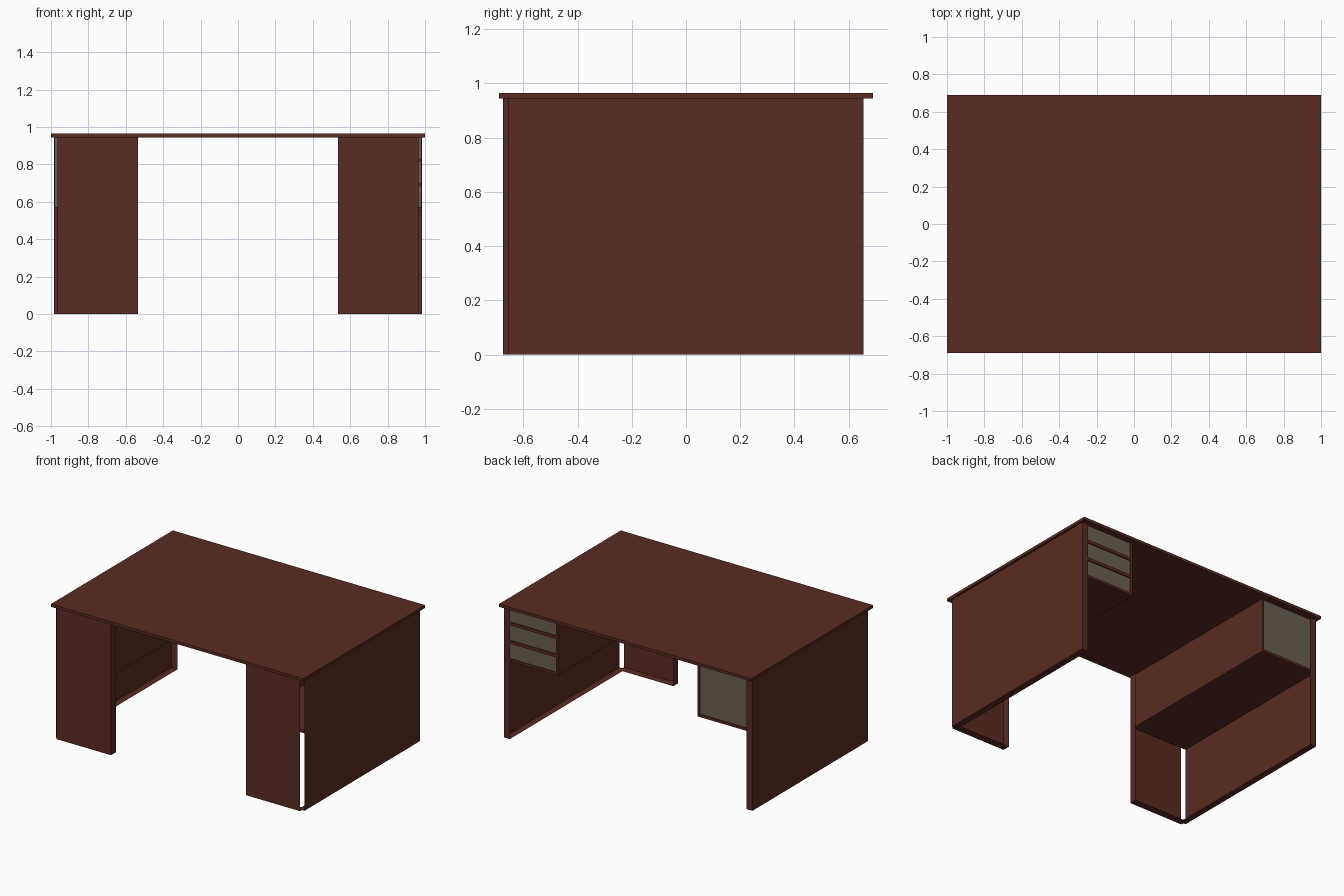
import bpy, bmesh

if "Cube" in bpy.data.objects:
    bpy.data.objects.remove(bpy.data.objects["Cube"])

def material(name, color):
    m = bpy.data.materials.new(name)
    m.diffuse_color = color
    m.use_nodes = True
    m.node_tree.nodes["Principled BSDF"].inputs["Base Color"].default_value = m.diffuse_color
    return m

WOOD = material("dark_red_wood", (0.1, 0.024, 0.017, 1))
GREY = material("drawer_grey", (0.145, 0.117, 0.085, 1))

def finish(name, bm, mat):
    mesh = bpy.data.meshes.new(name)
    bm.to_mesh(mesh)
    bm.free()
    mesh.materials.append(mat)
    ob = bpy.data.objects.new(name, mesh)
    bpy.context.collection.objects.link(ob)
    return ob

def box(name, x, y, z, mat=WOOD):
    """Box from (min, max) ranges on each axis."""
    bm = bmesh.new()
    bmesh.ops.create_cube(bm, size=1)
    x, y, z = sorted(x), sorted(y), sorted(z)
    for v in bm.verts:
        v.co = [r[0] if c < 0 else r[1] for c, r in zip(v.co, (x, y, z))]
    return finish(name, bm, mat)

def shell(name, path, strip, s):
    """Thin upright sheet along a plan path, with a strip closing its foot."""
    bm = bmesh.new()
    quads = [[(*p, 0), (*q, 0), (*q, TOP), (*p, TOP)] for p, q in zip(path, path[1:])]
    x0, y0, x1, y1 = strip
    quads.append([(x0, y0, 0), (x0, y1, 0), (x1, y1, 0), (x1, y0, 0)])
    for quad in quads:
        pts = [(s * a, b, c) for a, b, c in quad]
        bm.faces.new([bm.verts.new(p) for p in (pts if s > 0 else pts[::-1])])
    bmesh.ops.remove_doubles(bm, verts=bm.verts, dist=1e-5)
    return finish(name, bm, WOOD)

TOP = 0.945      # underside of the desk top
LOW = 0.555      # underside of the cabinets

# Desk top
box("desk_top", (-1, 1), (-0.69, 0.69), (TOP, 0.965))

for side, s in (("left", -1), ("right", 1)):
    # Front and side panels: hollow sheets with folded edges, open at the corner
    shell(side + "_front_panel", [(0.535, -0.62), (0.535, -0.675), (0.965, -0.675)],
          (0.535, -0.675, 0.965, -0.62), s)
    shell(side + "_side_panel", [(0.985, -0.655), (0.985, 0.655), (0.938, 0.655)],
          (0.938, -0.655, 0.985, 0.655), s)

    # Hanging cabinet: floor, inner wall and dividers
    inner = 0.56 if s > 0 else 0.543
    back = 0.652 if s > 0 else 0.645
    box(side + "_cabinet_floor", (s * inner, s * 0.983), (-0.654, back), (LOW, LOW + 0.018))
    box(side + "_cabinet_wall", (s * inner, s * (inner + 0.015)), (-0.654, back), (LOW + 0.018, TOP))

    # Grey fronts at the back: three drawers on the right, one door on the left
    count = 3 if s > 0 else 1
    gap = 0.022
    z0 = LOW + 0.018
    h = (TOP - z0 - gap * (count - 1)) / count
    for i in range(count):
        z = z0 + i * (h + gap)
        box(f"{side}_drawer_front_{i + 1}", (s * (inner + 0.015), s * 0.98),
            (back - 0.03, back - 0.008), (z, z + h), GREY)
        if i:
            box(f"{side}_drawer_rail_{i}", (s * (inner + 0.015), s * 0.98),
                (back - 0.03, back), (z - gap, z))
